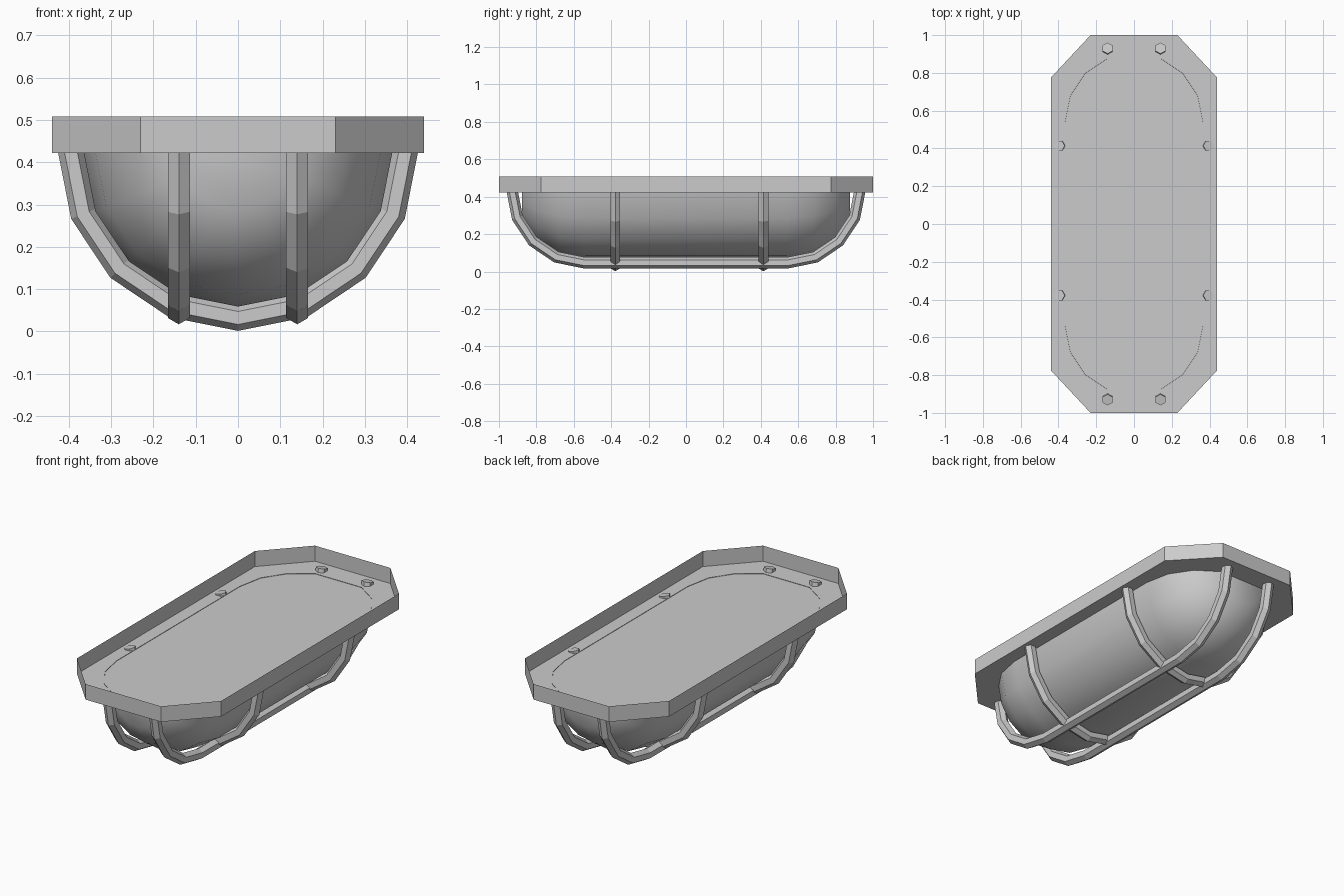
import bpy, bmesh, math
from mathutils import Vector

if "Cube" in bpy.data.objects:
    bpy.data.objects.remove(bpy.data.objects["Cube"])


def finish(name, bm, smooth=False):
    mesh = bpy.data.meshes.new(name)
    bm.to_mesh(mesh)
    bm.free()
    ob = bpy.data.objects.new(name, mesh)
    bpy.context.collection.objects.link(ob)
    if smooth:
        for p in mesh.polygons:
            p.use_smooth = True
    return ob


def loft(bm, rings, closed):
    n = len(rings[0])
    for a, b in zip(rings, rings[1:]):
        for i in range(n if closed else n - 1):
            j = (i + 1) % n
            bm.faces.new((a[i], a[j], b[j], b[i]))


def bar(name, path, side, r=0.03):
    """Hexagonal bar swept along a planar path with mitred joints."""
    bm = bmesh.new()
    pts, side, rings = [Vector(p) for p in path], Vector(side), []
    for i, p in enumerate(pts):
        d0 = (p - pts[max(i - 1, 0)]).normalized()
        d1 = (pts[min(i + 1, len(pts) - 1)] - p).normalized()
        t = (d0 + d1).normalized()
        miter = 1 / t.dot(d1 if i < len(pts) - 1 else d0)
        out = t.cross(side) * miter
        rings.append([bm.verts.new(p + out * r * math.cos(k * math.pi / 3)
                                   + side * r * math.sin(k * math.pi / 3))
                      for k in range(6)])
    loft(bm, rings, True)
    bm.faces.new(rings[0])
    bm.faces.new(rings[-1])
    bmesh.ops.recalc_face_normals(bm, faces=bm.faces)
    return finish(name, bm)


STEP = math.pi / 8

# Octagonal tray, open at the top, thin walls
bm = bmesh.new()
outline = [(0.23, -1), (0.44, -0.775), (0.44, 0.775), (0.23, 1),
           (-0.23, 1), (-0.44, 0.775), (-0.44, -0.775), (-0.23, -1)]
low, high = [[bm.verts.new((x, y, z)) for x, y in outline] for z in (0.422, 0.508)]
loft(bm, [low, high], True)
bm.faces.new(low[::-1])
finish("base_tray", bm)

# Lamp cover: half capsule turned around the y axis, blunt ends
bm = bmesh.new()
R, mid, top = 0.365, 0.54, 0.424
profile = [(mid + R * math.sin(k * STEP), R * math.cos(k * STEP)) for k in (3, 2, 1, 0)]
profile = [(-y, r) for y, r in profile] + profile[::-1]
rings = [[bm.verts.new((r * math.cos(k * STEP), y, top - r * math.sin(k * STEP)))
          for k in range(9)] for y, r in profile]
loft(bm, rings, False)
bm.faces.new(rings[0])
bm.faces.new(rings[-1])
bmesh.ops.recalc_face_normals(bm, faces=bm.faces)
finish("lamp_cover", bm, smooth=True)

# Cross bars of the guard cage
for name, y in (("front", -0.378), ("back", 0.414)):
    bar(name + "_cross_bar",
        [(0.396 * math.cos(k * STEP), y, 0.43 - 0.398 * math.sin(k * STEP))
         for k in range(9)], (0, 1, 0))

# Long bars of the guard cage
half = [(0.545 + 0.386 * math.cos(k * STEP), 0.438 - 0.391 * math.sin(k * STEP))
        for k in range(5)]
for name, x in (("left", -0.14), ("right", 0.14)):
    bar(name + "_long_bar",
        [(x, y, z) for y, z in half] + [(x, -y, z) for y, z in half[::-1]], (1, 0, 0))
